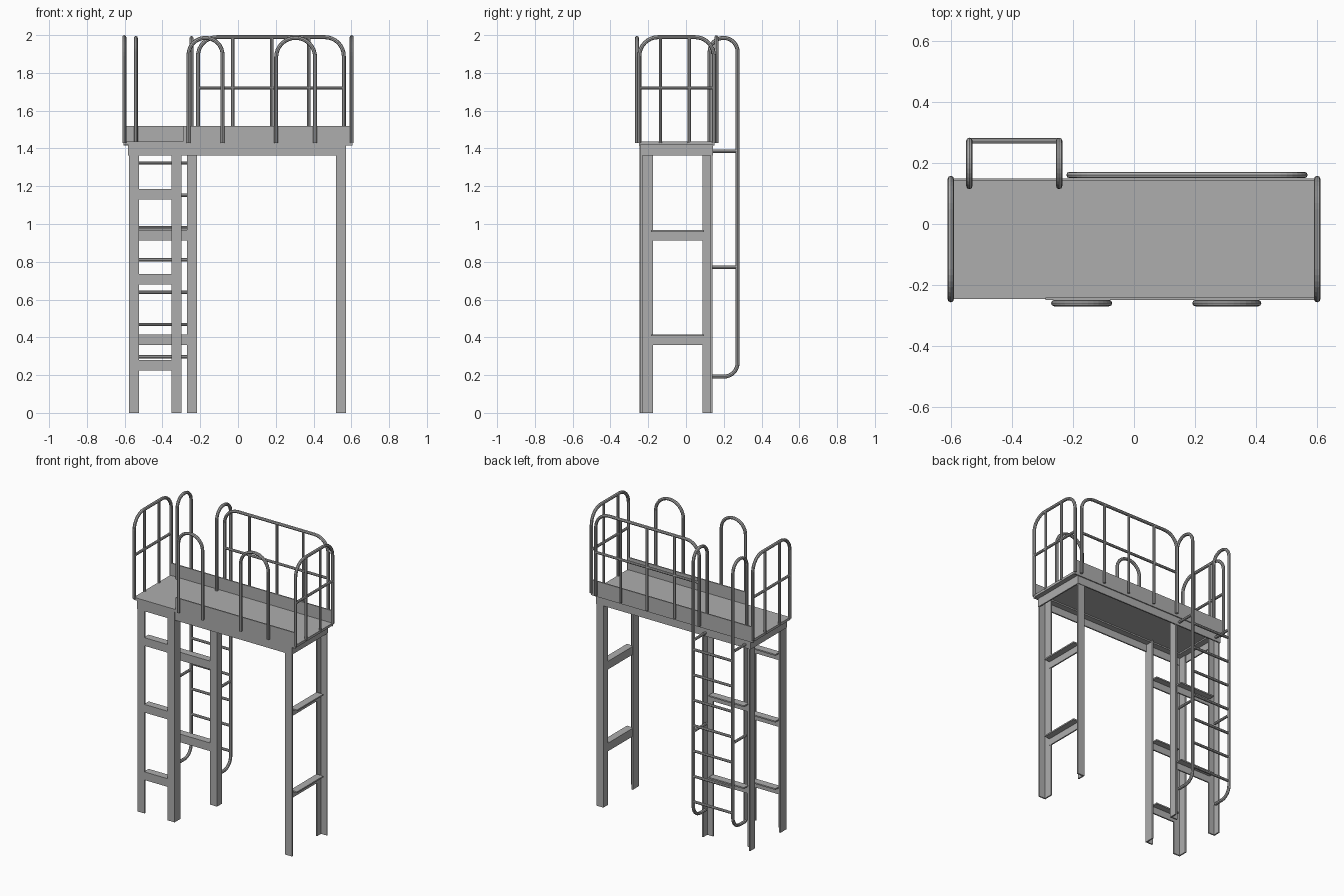
import bpy, bmesh, math
from mathutils import Vector as V

if "Cube" in bpy.data.objects:
    bpy.data.objects.remove(bpy.data.objects["Cube"])

T = 0.009     # sheet thickness
R = 0.0105    # main rail tube radius
r = 0.009     # infill tube radius

steel = bpy.data.materials.new("dark_steel")
steel.diffuse_color = (0.42, 0.42, 0.42, 1)
steel.use_nodes = True
steel.node_tree.nodes["Principled BSDF"].inputs["Base Color"].default_value = steel.diffuse_color


def make(name, bm):
    bmesh.ops.recalc_face_normals(bm, faces=bm.faces[:])
    me = bpy.data.meshes.new(name)
    bm.to_mesh(me)
    bm.free()
    me.materials.append(steel)
    ob = bpy.data.objects.new(name, me)
    bpy.context.collection.objects.link(ob)
    return ob


def box(name, x0, x1, y0, y1, z0, z1):
    bm = bmesh.new()
    bmesh.ops.create_cube(bm, size=1)
    for v in bm.verts:
        v.co = V((x0 if v.co.x < 0 else x1, y0 if v.co.y < 0 else y1,
                  z0 if v.co.z < 0 else z1))
    return make(name, bm)


def angle_bar(name, corner, u, v, w):
    """L-section with flanges u and v from a corner, extruded along w."""
    o, u, v, w = V(corner), V(u), V(v), V(w)
    ut, vt = u.normalized() * T, v.normalized() * T
    bm = bmesh.new()
    f = bm.faces.new([bm.verts.new(o + p) for p in
                      (V(), u, u + vt, ut + vt, ut + v, v)])
    ext = bmesh.ops.extrude_face_region(bm, geom=[f])
    bmesh.ops.translate(bm, vec=w, verts=[g for g in ext["geom"]
                                          if isinstance(g, bmesh.types.BMVert)])
    bm.faces.new(list(reversed(f.verts))) if not f.is_valid else None
    return make(name, bm)


def tube(name, pts, fillet=0.0, rad=R):
    """Faceted round tube along a path with rounded right-angle corners."""
    pts = [V(p) for p in pts]
    path = [pts[0]]
    for p0, p, p1 in zip(pts, pts[1:], pts[2:]):
        a, b = (p0 - p).normalized(), (p1 - p).normalized()
        for i in range(9):
            t = math.pi / 2 * i / 8
            path.append(p + a * fillet * (1 - math.sin(t)) + b * fillet * (1 - math.cos(t)))
    path.append(pts[-1])
    cu = bpy.data.curves.new(name, 'CURVE')
    cu.dimensions = '3D'
    cu.bevel_depth = rad
    cu.bevel_resolution = 2
    cu.use_fill_caps = True
    cu.materials.append(steel)
    sp = cu.splines.new('POLY')
    sp.use_smooth = False
    sp.points.add(len(path) - 1)
    for q, p in zip(sp.points, path):
        q.co = (*p, 1)
    ob = bpy.data.objects.new(name, cu)
    bpy.context.collection.objects.link(ob)
    bpy.ops.object.select_all(action='DESELECT')
    bpy.context.view_layer.objects.active = ob
    ob.select_set(True)
    bpy.ops.object.convert(target='MESH')
    bpy.ops.object.shade_flat()


# Six angle-section legs: corner x, corner y, flange directions
W, TOP = 0.052, 1.42
for name, x, y, sx, sy in (
        ("front_left_leg", -0.577, -0.247, 1, 1),
        ("front_middle_leg", -0.300, -0.247, -1, 1),
        ("back_left_leg", -0.577, 0.088, 1, 1),
        ("back_middle_leg", -0.218, 0.088, -1, 1),
        ("front_right_leg", 0.519, -0.240, 1, 1),
        ("back_right_leg", 0.519, 0.140, 1, -1)):
    depth = 0.065 if y < 0 else 0.052
    angle_bar(name, (x, y, 0), (sx * W, 0, 0), (0, sy * depth, 0), (0, 0, TOP))

# Angle braces between the legs
for i, z in enumerate((0.28, 0.735, 1.185)):
    angle_bar(f"front_brace_{i}", (-0.53, -0.246, z), (0, 0, -0.055),
              (0, 0.05, 0), (0.182, 0, 0))
for i, z in enumerate((0.415, 0.967)):
    angle_bar(f"back_brace_{i}", (-0.53, 0.089, z), (0, 0, -0.055),
              (0, 0.05, 0), (0.265, 0, 0))
    angle_bar(f"right_brace_{i}", (0.52, -0.185, z), (0, 0, -0.055),
              (0.05, 0, 0), (0, 0.28, 0))

# Deck with a perimeter of angle beams underneath
box("deck", -0.605, 0.605, -0.247, 0.146, 1.42, 1.437)
for name, y, s in (("front_beam", -0.244, 1), ("back_beam", 0.143, -1)):
    angle_bar(name, (-0.582, y, 1.42), (0, 0, -0.058), (0, s * 0.05, 0), (1.155, 0, 0))
for name, x, s in (("left_beam", -0.582, 1), ("right_beam", 0.573, -1)):
    angle_bar(name, (x, -0.24, 1.42), (0, 0, -0.058), (s * 0.05, 0, 0), (0, 0.38, 0))

# Toe boards
box("front_toe_board", -0.29, 0.605, -0.25, -0.242, 1.415, 1.52)
box("back_toe_board", -0.605, 0.605, 0.142, 0.15, 1.415, 1.52)

# End guard rails
Z0, Z1, ZM = 1.43, 1.989, 1.72
for side, x in (("left", -0.602), ("right", 0.602)):
    tube(f"{side}_end_rail", [(x, -0.247, Z0), (x, -0.247, Z1), (x, 0.148, Z1),
                              (x, 0.148, Z0)], 0.1)
    tube(f"{side}_end_mid_rail", [(x, -0.247, ZM), (x, 0.148, ZM)], rad=r)
    for i, y in enumerate((-0.135, 0.017)):
        tube(f"{side}_end_post_{i}", [(x, y, Z0), (x, y, Z1)], rad=r)

# Long back guard rail
Y, X0, X1 = 0.161, -0.212, 0.56
tube("back_rail", [(X0, Y, Z0), (X0, Y, Z1), (X1, Y, Z1), (X1, Y, Z0)], 0.1)
tube("back_mid_rail", [(X0, Y, ZM), (X1, Y, ZM)], rad=r)
for i, x in enumerate((-0.027, 0.178, 0.374)):
    tube(f"back_post_{i}", [(x, Y, Z0), (x, Y, Z1)], rad=r)

# Front hoops
for i, (x0, x1) in enumerate(((-0.262, -0.082), (0.202, 0.408))):
    tube(f"front_hoop_{i}", [(x0, -0.26, Z0), (x0, -0.26, 1.985), (x1, -0.26, 1.985),
                             (x1, -0.26, Z0)], (x1 - x0) / 2 - 0.001)

# Ladder with hooped side rails, stand-offs and rungs
for side, x in (("left", -0.541), ("right", -0.246)):
    tube(f"{side}_ladder_rail", [(x, 0.138, 0.192), (x, 0.273, 0.192), (x, 0.273, 1.985),
                                 (x, 0.125, 1.985), (x, 0.125, Z0)], 0.073)
    for i, z in enumerate((0.77, 1.385)):
        tube(f"{side}_ladder_standoff_{i}", [(x, 0.135, z), (x, 0.273, z)], rad=r)
for i in range(7):
    z = 0.297 + 0.171 * i
    tube(f"ladder_rung_{i}", [(-0.541, 0.273, z), (-0.246, 0.273, z)], rad=r)
